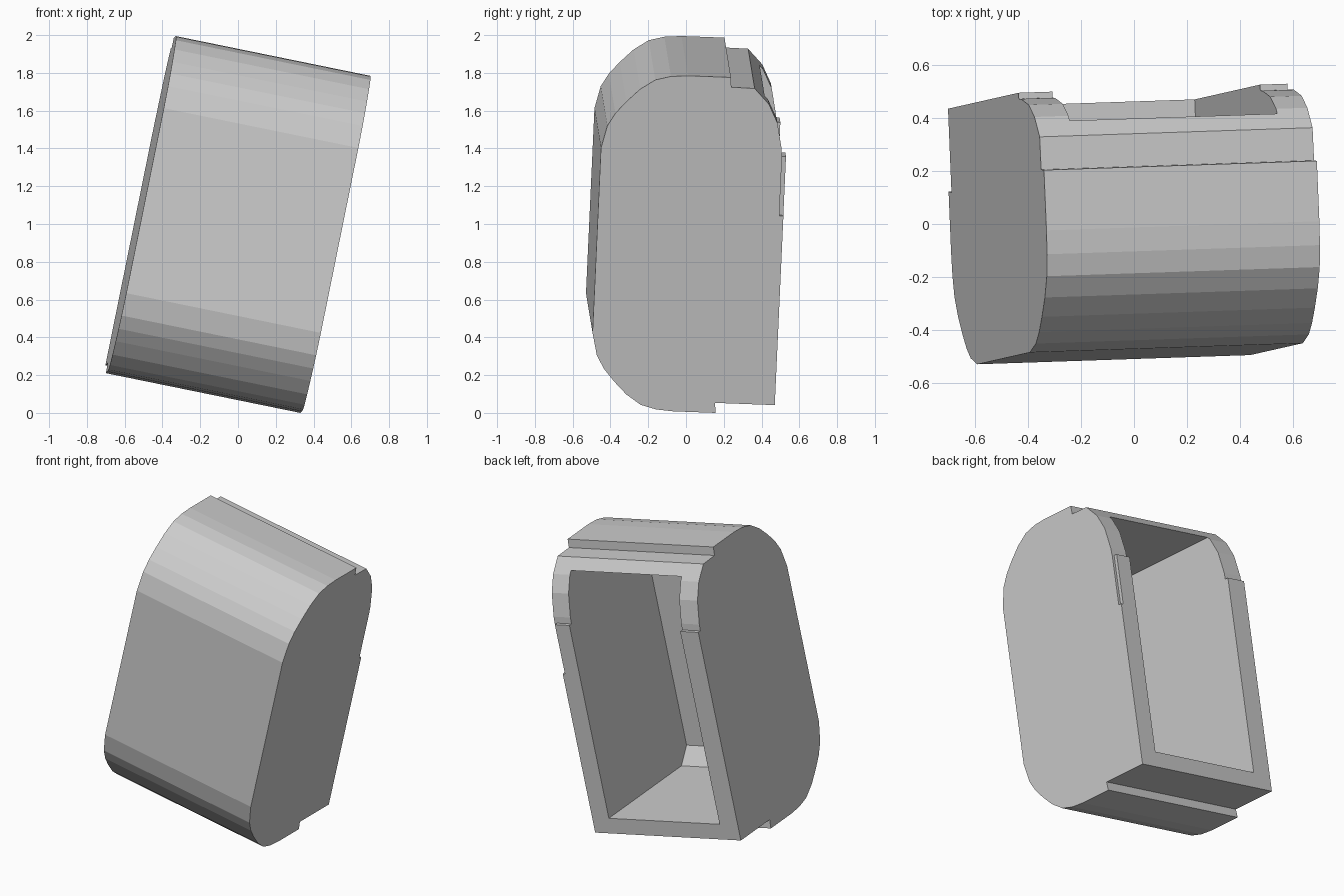
import bpy, bmesh
from mathutils import Matrix, Vector

if "Cube" in bpy.data.objects:
    bpy.data.objects.remove(bpy.data.objects["Cube"])


def extrude_profile(name, profile, x0, x1):
    """Solid made from a (y, z) outline swept from x0 to x1."""
    bm = bmesh.new()
    base = bm.faces.new([bm.verts.new((x0, y, z)) for y, z in profile])
    swept = bmesh.ops.extrude_face_region(bm, geom=[base])["geom"]
    verts = [g for g in swept if isinstance(g, bmesh.types.BMVert)]
    bmesh.ops.translate(bm, verts=verts, vec=(x1 - x0, 0, 0))
    bmesh.ops.recalc_face_normals(bm, faces=bm.faces[:])
    mesh = bpy.data.meshes.new(name)
    bm.to_mesh(mesh)
    bm.free()
    obj = bpy.data.objects.new(name, mesh)
    bpy.context.collection.objects.link(obj)
    return obj


def cut(target, cutter):
    """Subtract the cutter, then discard it."""
    cutter.hide_render = True
    mod = target.modifiers.new("cut", "BOOLEAN")
    mod.operation = "DIFFERENCE"
    mod.solver = "EXACT"
    mod.object = cutter
    bpy.context.view_layer.objects.active = target
    bpy.ops.object.modifier_apply(modifier=mod.name)
    bpy.data.objects.remove(cutter)


# Outer shell: rounded front mirrored top to bottom, stepped back edges
rounded = [(0.178, 0.907), (-0.05, 0.907), (-0.14, 0.9), (-0.222, 0.878),
           (-0.3, 0.825), (-0.37, 0.755), (-0.425, 0.69), (-0.465, 0.62),
           (-0.493, 0.5)]
lower = [(y, -z) for y, z in reversed(rounded)]
back = [(0.172, -0.853), (0.489, -0.853), (0.489, 0.488), (0.466, 0.488),
        (0.464, 0.528), (0.435, 0.67), (0.385, 0.77), (0.306, 0.852),
        (0.182, 0.854)]
housing = extrude_profile("housing", rounded + lower + back, -0.526, 0.526)

# Cavity open at the back, chamfered along its inner corners
cavity = [(0.7, 0.79), (-0.3, 0.79), (-0.4, 0.67),
          (-0.4, -0.66), (-0.31, -0.755), (0.7, -0.755)]
cut(housing, extrude_profile("cavity_cutter", cavity, -0.395, 0.405))

# Shallow recess on the right back edge
recess = [(0.467, 0.17), (0.6, 0.17), (0.6, 0.49), (0.467, 0.49)]
cut(housing, extrude_profile("recess_cutter", recess, 0.51, 0.6))

# Tilt the housing and set it on the ground
x_axis = Vector((0.979, 0.033, -0.2)).normalized()
z_axis = Vector((0.203, 0.045, 0.979))
y_axis = z_axis.cross(x_axis).normalized()
z_axis = x_axis.cross(y_axis)
housing.data.transform(Matrix((x_axis, y_axis, z_axis)).transposed().to_4x4())
coords = [v.co for v in housing.data.vertices]
lo = [min(c[i] for c in coords) for i in range(3)]
hi = [max(c[i] for c in coords) for i in range(3)]
shift = Vector((-(lo[0] + hi[0]) / 2, -(lo[1] + hi[1]) / 2, -lo[2]))
housing.data.transform(Matrix.Translation(shift))
